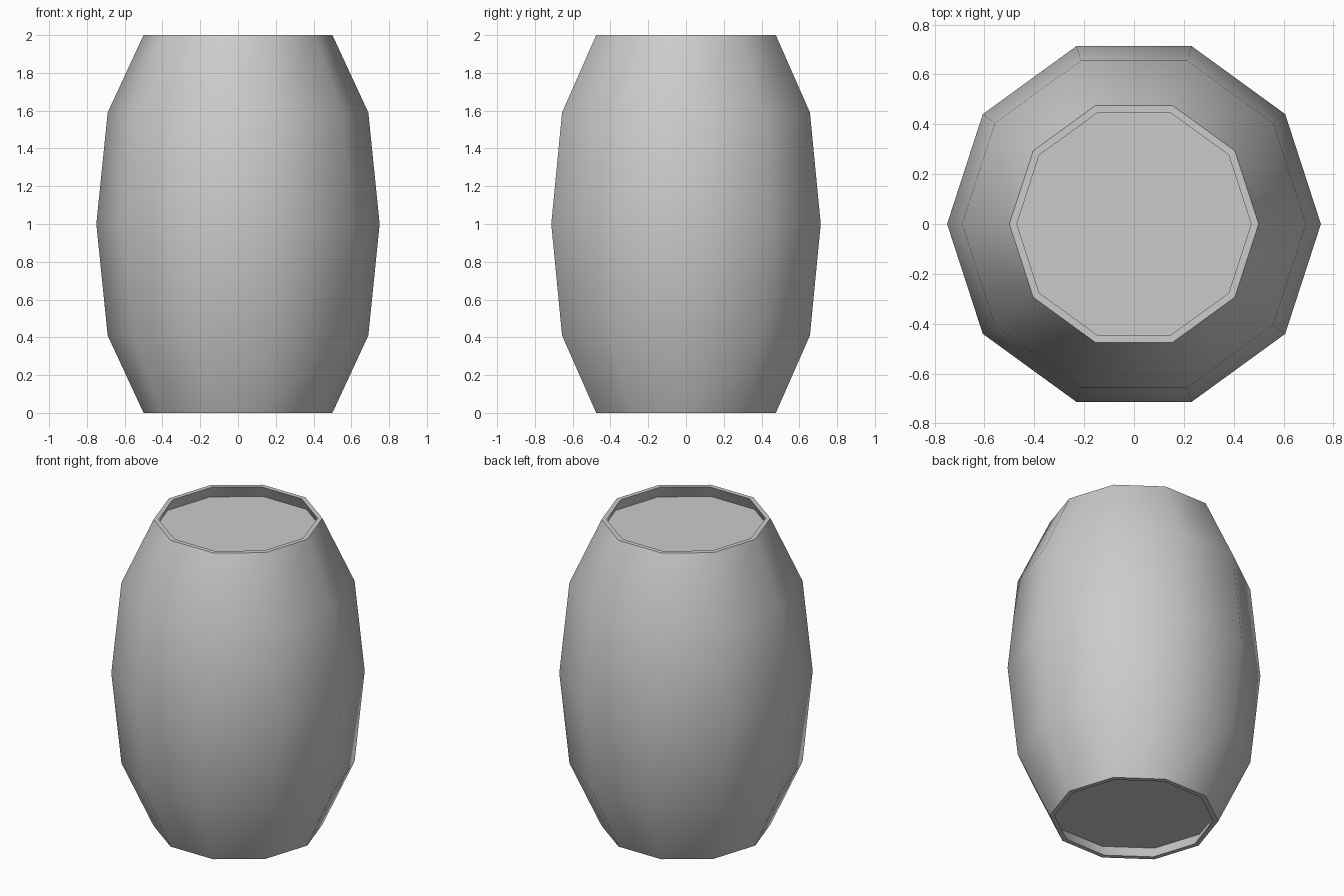
import bpy
import bmesh
import math

SIDES = 10

cube = bpy.data.objects.get("Cube")
if cube:
    bpy.data.objects.remove(cube, do_unlink=True)

grey = bpy.data.materials.new("plain grey")
grey.use_nodes = True
colour = (0.6, 0.6, 0.6, 1)
grey.diffuse_color = colour
grey.node_tree.nodes["Principled BSDF"].inputs["Base Color"].default_value = colour


def ring(bm, radius, z):
    """Add a regular polygon of vertices at one height."""
    angles = [math.tau * i / SIDES for i in range(SIDES)]
    return [bm.verts.new((radius * math.cos(a), radius * math.sin(a), z)) for a in angles]


# Upper half profile (radius, z), from the waist over the rim to the recessed lid
upper = [(0.75, 1.0), (0.69, 1.59), (0.5, 2.0), (0.47, 2.0), (0.507, 1.92)]
lower = [(r, 2 - z) for r, z in reversed(upper[1:])]

# Barrel: staves, rims, inner lips and the two lids as one closed skin
bm = bmesh.new()
rings = [ring(bm, r, z) for r, z in lower + upper]
for a, b in zip(rings, rings[1:]):
    for i in range(SIDES):
        j = (i + 1) % SIDES
        bm.faces.new((a[i], a[j], b[j], b[i]))
bm.faces.new(rings[0][::-1])
bm.faces.new(rings[-1])
bmesh.ops.recalc_face_normals(bm, faces=bm.faces)

mesh = bpy.data.meshes.new("barrel")
bm.to_mesh(mesh)
bm.free()
mesh.materials.append(grey)
barrel = bpy.data.objects.new("barrel", mesh)
bpy.context.collection.objects.link(barrel)

# Smooth staves, crisp rims
bpy.ops.object.select_all(action='DESELECT')
barrel.select_set(True)
bpy.context.view_layer.objects.active = barrel
bpy.ops.object.shade_smooth_by_angle(angle=math.radians(45))
